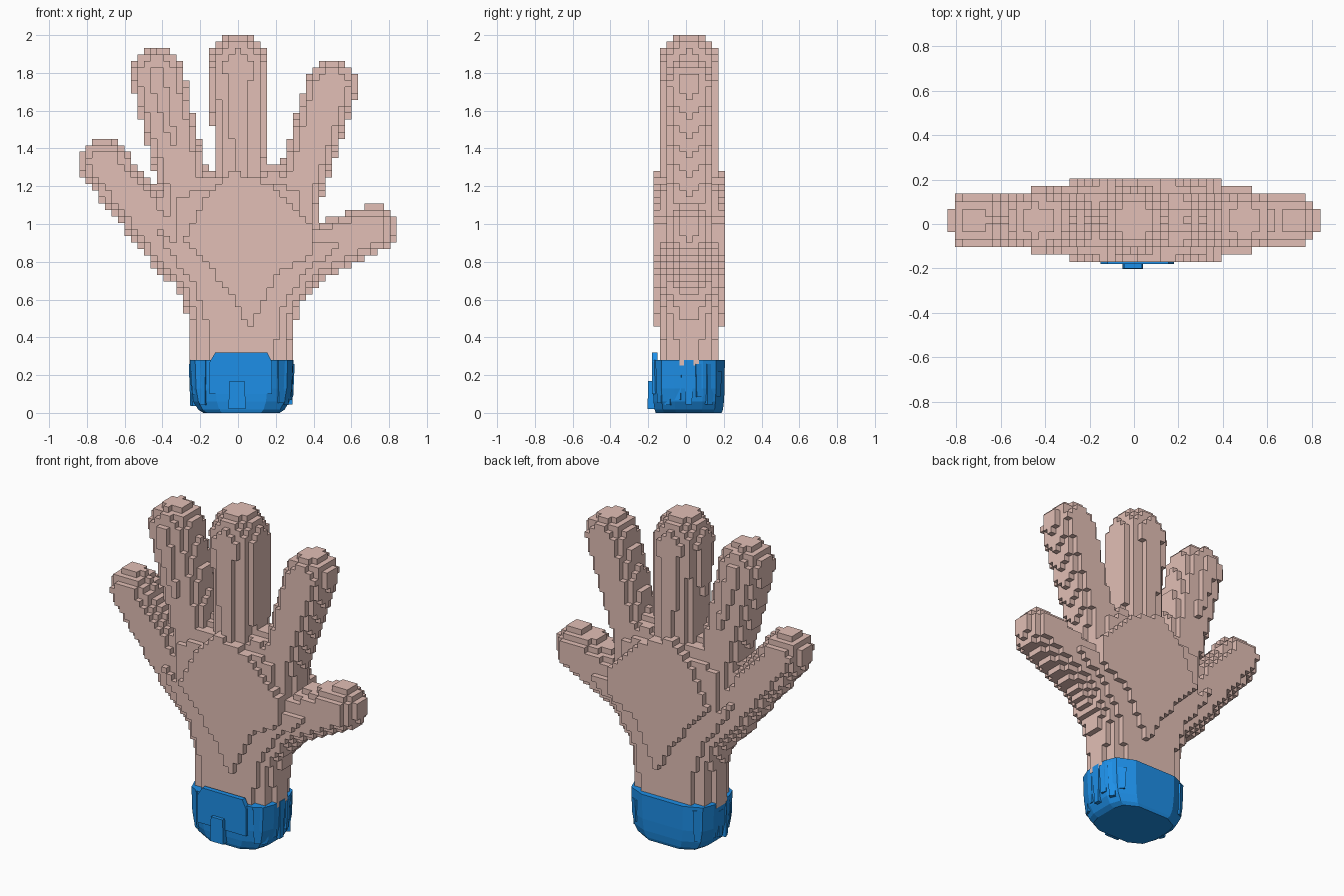
import bpy, bmesh, math, random
from mathutils import Vector, Matrix
from mathutils.geometry import intersect_point_line

cube = bpy.data.objects.get("Cube")
if cube:
    bpy.data.objects.remove(cube, do_unlink=True)

V = 0.0343            # block size
MID_Y = 0.0165        # middle of the hand's thickness
random.seed(4)


def material(name, rgb):
    m = bpy.data.materials.new(name)
    m.use_nodes = True
    m.diffuse_color = (*rgb, 1)
    m.node_tree.nodes["Principled BSDF"].inputs["Base Color"].default_value = (*rgb, 1)
    return m


def finish(bm, name, mat):
    me = bpy.data.meshes.new(name)
    bm.to_mesh(me)
    bm.free()
    me.materials.append(mat)
    ob = bpy.data.objects.new(name, me)
    bpy.context.collection.objects.link(ob)


skin = material("skin pink", (0.76, 0.52, 0.465))
blue = material("cuff blue", (0.0125, 0.275, 0.8))

# Fingers: tip, tip radius, root, root radius
FINGERS = [
    ((0, 1.85), .155, (.025, .95), .13),
    ((-.43, 1.79), .143, (-.225, .95), .13),
    ((-.715, 1.325), .127, (-.3, .815), .141),
    ((.495, 1.735), .137, (.27, 1.0), .122),
    ((.715, .98), .126, (.28, .79), .155),
]
# Palm and wrist outline, and the raised centre of the palm
PALM = [(-.25, .1), (-.25, .47), (-.31, .64), (-.41, .76), (-.41, 1.17), (-.25, 1.26),
        (.22, 1.31), (.42, 1.2), (.42, .68), (.33, .56), (.3, .46), (.28, .34), (.28, .1)]
PAD = [(-.29, .92), (-.17, 1.13), (-.02, 1.28), (.2, 1.19), (.4, 1.0), (.4, .85),
       (.22, .74), (.05, .44), (-.04, .64)]


def edges(poly):
    return list(zip(poly, poly[1:] + poly[:1]))


def inside(p, poly):
    hit = False
    for (ax, az), (bx, bz) in edges(poly):
        if (az > p.y) != (bz > p.y) and p.x < ax + (p.y - az) * (bx - ax) / (bz - az):
            hit = not hit
    return hit


def segment_distance(p, a, b):
    a, b = Vector(a), Vector(b)
    t = max(0, min(1, intersect_point_line(p, a, b)[1]))
    return (p - a.lerp(b, t)).length, t


def half_depth(p):
    """Half thickness of the hand at a point of its outline."""
    best = -1
    for tip, r0, root, r1 in FINGERS:
        d, t = segment_distance(p, tip, root)
        r = r0 + (r1 - r0) * t
        if d < r:
            best = max(best, math.sqrt(r * r - d * d))
    if inside(p, PALM):
        r = .155
        d = min(r, min(segment_distance(p, a, b)[0] for a, b in edges(PALM)))
        best = max(best, math.sqrt(r * r - (r - d) ** 2))
        if inside(p, PAD):
            best = .19
    return best


# Hand: filled blocks, only their outer faces are kept
filled = set()
for i in range(-24, 25):
    for k in range(51):
        h = half_depth(Vector((i * V, 2 - (k + .5) * V)))
        for j in range(-5, 6):
            if abs(j) * V <= h:
                filled.add((i, j, k))

bm = bmesh.new()
corners = {}


def corner(c):
    if c not in corners:
        corners[c] = bm.verts.new(((c[0] - .5) * V, MID_Y + (c[1] - .5) * V, 2 - c[2] * V))
    return corners[c]


for cell in filled:
    for axis in range(3):
        for side in (0, 1):
            near = list(cell)
            near[axis] += 2 * side - 1
            if tuple(near) in filled:
                continue
            u, w = (axis + 1) % 3, (axis + 2) % 3
            quad = []
            for du, dw in ((0, 0), (1, 0), (1, 1), (0, 1)):
                c = list(cell)
                c[axis] += side
                c[u] += du
                c[w] += dw
                quad.append(corner(tuple(c)))
            # rows count downward, so the winding is mirrored
            bm.faces.new(quad if side == 0 else quad[::-1])
finish(bm, "hand", skin)

# Cuff: stacked rings of a chamfered outline
quarter = [(.273, .075), (.245, .145), (.14, .191)]
outline = quarter + [(-x, y) for x, y in quarter[::-1]]
outline += [(-x, -y) for x, y in outline]
bm = bmesh.new()
rings = []
for z, s in ((0, .74), (.018, .84), (.06, .93), (.13, .98), (.28, 1)):
    rings.append([bm.verts.new((.018 + x * s, .0145 + y * (s + 2) / 3, z)) for x, y in outline])
for low, high in zip(rings, rings[1:]):
    for n in range(len(low)):
        m = (n + 1) % len(low)
        bm.faces.new((low[n], low[m], high[m], high[n]))
bm.faces.new(rings[0][::-1])
bm.faces.new(rings[-1])
finish(bm, "cuff", blue)


def plate(name, center, size, turn=0, taper=1):
    """Box with a narrower or wider lower edge."""
    b = bmesh.new()
    bmesh.ops.create_cube(b, size=1)
    for v in b.verts:
        if v.co.z < 0:
            v.co.x *= taper
            v.co.y *= taper
    bmesh.ops.scale(b, vec=size, verts=b.verts)
    bmesh.ops.rotate(b, matrix=Matrix.Rotation(turn, 3, "Z"), verts=b.verts)
    bmesh.ops.translate(b, vec=center, verts=b.verts)
    finish(b, name, blue)


# Raised front flap with sloping upper corners
b = bmesh.new()
flap = [(-.15, .1), (.18, .1), (.18, .27), (.155, .32), (-.12, .32), (-.15, .27)]
face = b.faces.new([b.verts.new((x, -.18, z)) for x, z in flap])
moved = bmesh.ops.extrude_face_region(b, geom=[face])["geom"]
bmesh.ops.translate(b, vec=(0, .03, 0), verts=[v for v in moved if isinstance(v, bmesh.types.BMVert)])
bmesh.ops.recalc_face_normals(b, faces=b.faces)
finish(b, "cuff_front_flap", blue)

plate("cuff_front_tab", (-.005, -.185, .095), (.08, .032, .15), 0, 1.15)

# Rough folds around both sides of the cuff
for side, label in ((1, "left"), (-1, "right")):
    for n in range(7):
        a = math.radians(-54 + 18 * n)
        top = .28 - random.choice((0, .02, .06))
        low = random.uniform(.03, .1)
        out = .258 + random.uniform(-.01, .006)
        x = .018 + side * out * math.cos(a) ** .45
        y = .0145 + .18 * math.sin(a)
        plate(f"cuff_{label}_fold_{n + 1}", (x, y, (top + low) / 2),
              (.04, .05, top - low), side * a, .7)
